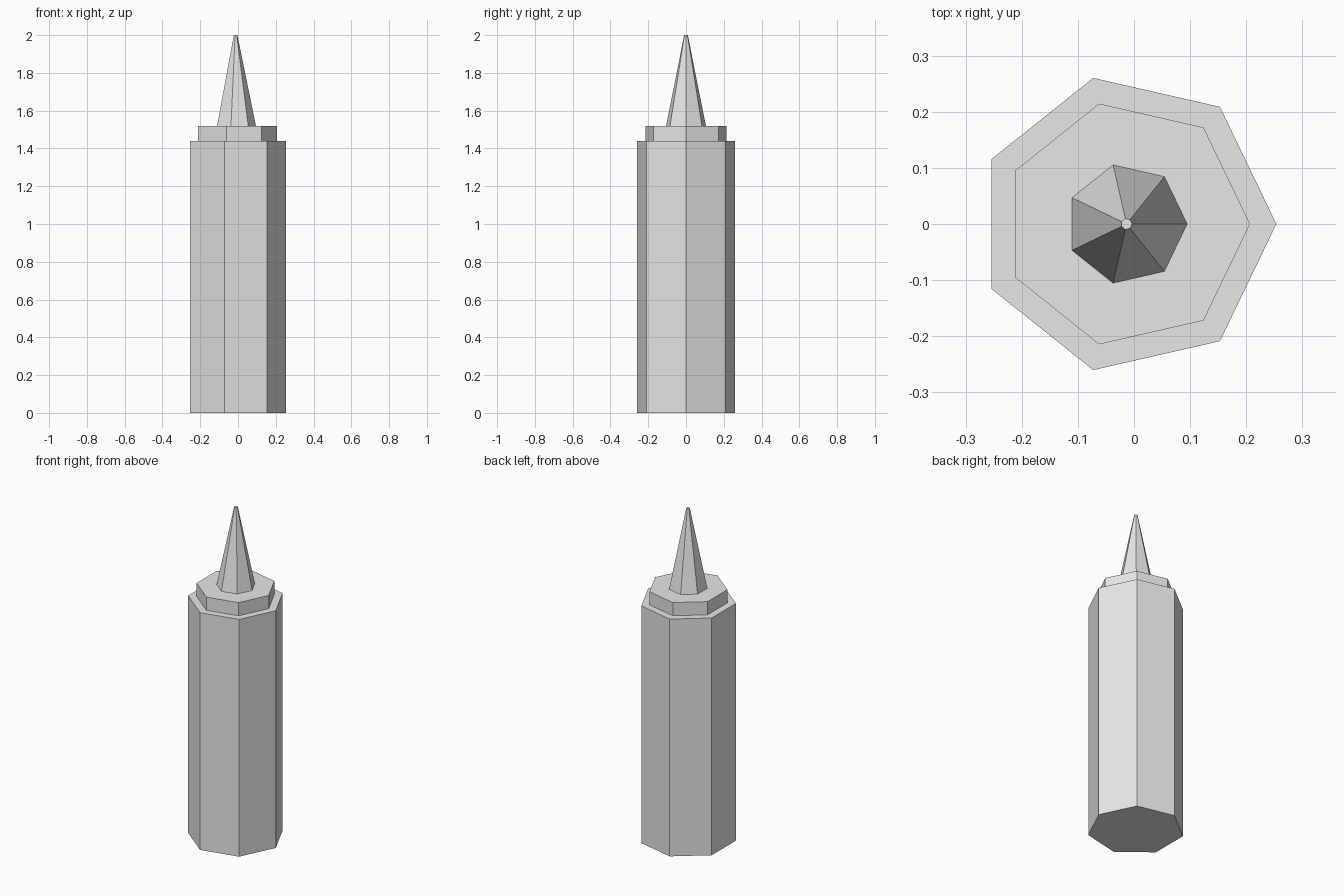
import bpy
from math import cos, pi

SIDES = 7
# A seven-sided outline with a corner on +x, shifted so its bounds are centred
BODY_R = 0.267
CENTRE_X = -BODY_R * (1 - cos(pi / SIDES)) / 2

if "Cube" in bpy.data.objects:
    bpy.data.objects.remove(bpy.data.objects["Cube"], do_unlink=True)

grey = bpy.data.materials.new("plain_grey")
grey.use_nodes = True
colour = (0.8, 0.8, 0.8, 1)
grey.diffuse_color = colour
grey.node_tree.nodes["Principled BSDF"].inputs["Base Color"].default_value = colour


def prism(name, r_bottom, r_top, z0, z1):
    """Flat-sided frustum with a corner pointing along +x."""
    bpy.ops.mesh.primitive_cone_add(
        vertices=SIDES, radius1=r_bottom, radius2=r_top, depth=z1 - z0,
        location=(CENTRE_X, 0, (z0 + z1) / 2))
    obj = bpy.context.object
    obj.name = name
    # The primitive starts its ring on +y; turn it to start on +x
    obj.rotation_euler.z = -pi / 2
    bpy.ops.object.transform_apply(location=False, rotation=True, scale=False)
    obj.data.materials.append(grey)
    return obj


# Bottle body, collar and tapered nozzle, stacked
prism("body", BODY_R, BODY_R, 0, 1.44)
prism("collar", 0.22, 0.22, 1.44, 1.52)
prism("nozzle", 0.108, 0.01, 1.52, 2.0)
